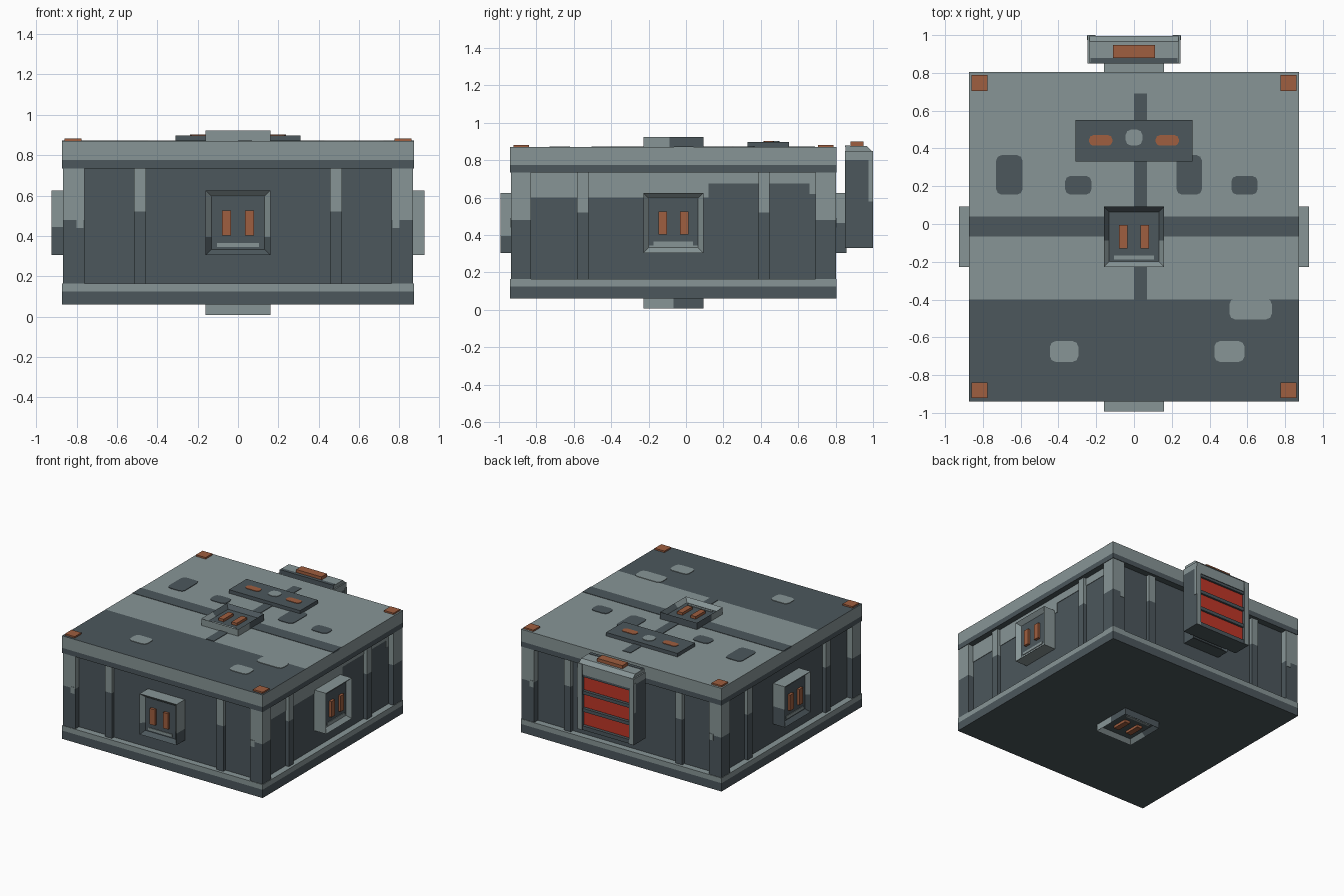
import bpy, bmesh, math
from mathutils import Matrix, Vector

if "Cube" in bpy.data.objects:
    bpy.data.objects.remove(bpy.data.objects["Cube"])


def material(name, rgb):
    m = bpy.data.materials.new(name)
    m.diffuse_color = (*rgb, 1)
    m.use_nodes = True
    m.node_tree.nodes["Principled BSDF"].inputs["Base Color"].default_value = m.diffuse_color
    return m


LIGHT, DARK, ORANGE, RED = 0, 1, 2, 3
MATS = [material("light_grey", (0.243, 0.300, 0.305)),
        material("dark_grey", (0.072, 0.095, 0.107)),
        material("orange", (0.345, 0.112, 0.050)),
        material("red", (0.52, 0.038, 0.021))]
CY, CZ = -0.0675, 0.465       # body centre
HALF, HALF_Z = 0.8725, 0.405  # body half sizes
TOP = CZ + HALF_Z


def finish(name, bm, matrix=None):
    if matrix:
        bm.transform(matrix)
    me = bpy.data.meshes.new(name)
    bm.to_mesh(me)
    bm.free()
    for m in MATS:
        me.materials.append(m)
    ob = bpy.data.objects.new(name, me)
    bpy.context.collection.objects.link(ob)
    return ob


def box_bm(x, y, z, mat):
    bm = bmesh.new()
    size = Vector((x[1] - x[0], y[1] - y[0], z[1] - z[0]))
    mid = Vector((x[0] + x[1], y[0] + y[1], z[0] + z[1])) / 2
    bmesh.ops.create_cube(bm, size=1, matrix=Matrix.Translation(mid) @ Matrix.Diagonal((*size, 1)))
    for f in bm.faces:
        f.material_index = mat
    return bm


def split(bm, axis, at, low, high):
    """Cut at a plane and colour the two sides."""
    no = Vector((0, 0, 0))
    no[axis] = 1
    bmesh.ops.bisect_plane(bm, geom=bm.verts[:] + bm.edges[:] + bm.faces[:],
                           plane_co=no * at, plane_no=no)
    for f in bm.faces:
        f.material_index = high if f.calc_center_median()[axis] > at else low


def box(name, x, y, z, mat=LIGHT, cut=None, low=DARK, matrix=None):
    bm = box_bm(x, y, z, mat)
    if cut is not None:
        split(bm, 2, cut, low, mat)
    return finish(name, bm, matrix)


def patch(name, x, y, z, mat, thick=0.004, r=0.03):
    """Thin plate with clipped corners lying on a top surface."""
    bm = bmesh.new()
    pts = []
    for cx, cy, sx, sy in ((x[0], y[0], 1, 1), (x[1], y[0], -1, 1),
                           (x[1], y[1], -1, -1), (x[0], y[1], 1, -1)):
        pair = [(cx, cy + sy * r), (cx + sx * r * .3, cy + sy * r * .3), (cx + sx * r, cy)]
        pts += pair if sx * sy > 0 else pair[::-1]
    f = bm.faces.new([bm.verts.new((a, b, z)) for a, b in pts])
    out = bmesh.ops.extrude_face_region(bm, geom=[f])["geom"]
    bmesh.ops.translate(bm, vec=(0, 0, thick), verts=[v for v in out if isinstance(v, bmesh.types.BMVert)])
    bmesh.ops.recalc_face_normals(bm, faces=bm.faces[:])
    for f in bm.faces:
        f.material_index = mat
    return finish(name, bm)


# Main slabs and recessed core
X, Y = (-HALF, HALF), (CY - HALF, CY + HALF)
box("bottom_slab", X, Y, (0.06, 0.165), LIGHT, 0.125)
bm = box_bm(X, Y, (0.735, TOP), LIGHT)
split(bm, 2, 0.775, DARK, LIGHT)
bmesh.ops.bisect_plane(bm, geom=bm.verts[:] + bm.edges[:] + bm.faces[:],
                       plane_co=(0, -0.40, 0), plane_no=(0, 1, 0))
for f in bm.faces:
    if f.normal.z > 0.9 and f.calc_center_median().y < -0.40:
        f.material_index = DARK
finish("top_slab", bm)
W = HALF - 0.05
box("core_wall", (-W, W), (CY - W, CY + W), (0.15, 0.75), DARK)
box("right_wall_front_paint", (W - .01, W + .004), (CY - W, 0.12), (0.60, 0.74), LIGHT)
box("right_wall_middle_paint", (W - .01, W + .004), (0.12, 0.66), (0.675, 0.74), LIGHT)
box("right_wall_rear_paint", (W - .01, W + .004), (0.66, CY + W), (0.62, 0.74), LIGHT)

# Corner posts, with drips of light paint, and ribs on each side
P = HALF - 0.004
for sx in (-1, 1):
    for sy in (-1, 1):
        xs = sorted((sx * 0.76, sx * P))
        ys = sorted((CY + sy * 0.76, CY + sy * P))
        box("corner_post", xs, ys, (0.16, 0.74), LIGHT, 0.48)
        xd = sorted((sx * 0.765, sx * 0.80))
        yd = sorted((CY + sy * (P - .01), CY + sy * (P + .003)))
        box("post_drip", xd, yd, (0.44, 0.49), LIGHT)
for k in range(4):
    turn = Matrix.Translation((0, CY, 0)) @ Matrix.Rotation(k * math.pi / 2, 4, 'Z')
    for s in (-1, 1):
        box("wall_rib", sorted((s * 0.455, s * 0.515)), (-HALF + 0.022, -W + 0.01),
            (0.16, 0.74), LIGHT, 0.52, matrix=turn)


# Socket panel: framed recess with two bars, local +z points outwards
def socket(name, matrix, cut, low, high):
    bm = box_bm((-.16, .16), (-.16, .16), (-.06, .053), high)
    top = max(bm.faces, key=lambda f: f.calc_center_median().z)
    bmesh.ops.inset_individual(bm, faces=[top], thickness=0.04)
    bmesh.ops.translate(bm, vec=(0, 0, -0.03), verts=top.verts)
    # turn the sloped ring into a flat rim with steep inner walls
    bmesh.ops.inset_individual(bm, faces=[top], thickness=0.0005)
    for v in bm.verts:
        if abs(v.co.x) < .1199 and v.co.z > 0:
            v.co.z = 0.023
        elif abs(v.co.x) < .121 and v.co.z > 0:
            v.co.z = 0.053
    split(bm, 1, cut, low, high)
    for f in bm.faces:
        c = f.calc_center_median()
        if max(abs(c.x), abs(c.y)) < .122 and 0 < c.z < .05:
            f.material_index = DARK
    finish(name + "_frame", bm, matrix)
    box(name + "_strip", (-.105, .105), (-.12, -.10), (.02, .028), LIGHT, matrix=matrix)
    for s in (-1, 1):
        box(name + "_bar", sorted((s * .035, s * .08)), (-.062, .062), (.02, .043), ORANGE, matrix=matrix)


up = Matrix.Rotation(math.pi / 2, 4, 'X')
centre = Matrix.Translation((0, CY, CZ))
for name, k, cut, low in (("front_socket", 0, -.07, DARK), ("right_socket", 1, -.12, LIGHT),
                          ("back_socket", 2, 0, DARK), ("left_socket", 3, -.02, DARK)):
    socket(name, centre @ Matrix.Rotation(k * math.pi / 2, 4, 'Z') @ up
           @ Matrix.Translation((0, 0, HALF)), cut, low, LIGHT)
socket("top_socket", centre @ Matrix.Translation((0, 0, HALF_Z)), -.02, LIGHT, DARK)
socket("bottom_socket", centre @ Matrix.Rotation(math.pi, 4, 'X')
       @ Matrix.Translation((0, 0, HALF_Z)), 0, DARK, LIGHT)

# Painted markings on the lid
box("cross_stripe", X, (-.065, .04), (TOP - .01, TOP + .003), DARK)
box("long_stripe", (0, .07), (-.40, .69), (TOP - .01, TOP + .004), DARK)
for x0, x1, y0, y1 in ((-.73, -.59, .155, .365), (-.365, -.225, .155, .255),
                       (.225, .36, .155, .365), (.515, .655, .155, .255)):
    patch("dark_mark", (x0, x1), (y0, y1), TOP, DARK)
for x0, x1, y0, y1 in ((.505, .73, -.505, -.395), (-.445, -.295, -.73, -.62), (.425, .585, -.73, -.62)):
    patch("light_mark", (x0, x1), (y0, y1), TOP, LIGHT)

# Raised plate on the lid
box("lid_plate", (-.31, .31), (.33, .55), (TOP - .01, .898), DARK)
patch("plate_light_mark", (-.045, .045), (.415, .50), .898, LIGHT)
for s in (-1, 1):
    patch("plate_orange_mark", sorted((s * .115, s * .237)), (.415, .47), .898, ORANGE, r=.02)

# Orange corner pads
for s in (-1, 1):
    for y in (-.922, .705):
        box("corner_pad", sorted((s * .775, s * .86)), (y, y + .083), (TOP - .01, .882), ORANGE)

# Vent unit on the back
box("vent_core", (-.22, .22), (.85, .96), (.34, .82), DARK)
bm = box_bm((-.235, .235), (.852, .995), (.765, .875), LIGHT)
edge = [e for e in bm.edges if all(v.co.y > .99 and v.co.z > .87 for v in e.verts)]
bmesh.ops.bevel(bm, geom=edge, offset=.028, segments=1, affect='EDGES')
for f in bm.faces:
    if f.normal.y < -0.9 or f.normal.z < -0.9:
        f.material_index = DARK
finish("vent_cap", bm)
box("vent_cap_stripe", (-.23, .23), (.851, .878), (.87, .878), DARK)
for s in (-1, 1):
    bm = box_bm(sorted((s * .205, s * .245)), (.85, 1.0), (.33, .848), LIGHT)
    split(bm, 2, .80, DARK, LIGHT)
    for f in bm.faces:
        if f.normal.y > .9:
            f.material_index = LIGHT
    finish("vent_cheek", bm)
    box("vent_edge_paint", sorted((s * .24, s * .248)), (.975, .999), (.58, .81), LIGHT)
box("vent_sill", (-.22, .22), (.85, .995), (.33, .362), DARK)
for i in range(3):
    z = .365 + i * .137
    box("vent_slat", (-.206, .206), (.94, .975), (z, z + .108), RED)
    box("vent_divider", (-.206, .206), (.94, .99), (z + .106, z + .132), DARK)
box("vent_light", (-.11, .11), (.88, .948), (.87, .90), ORANGE)
